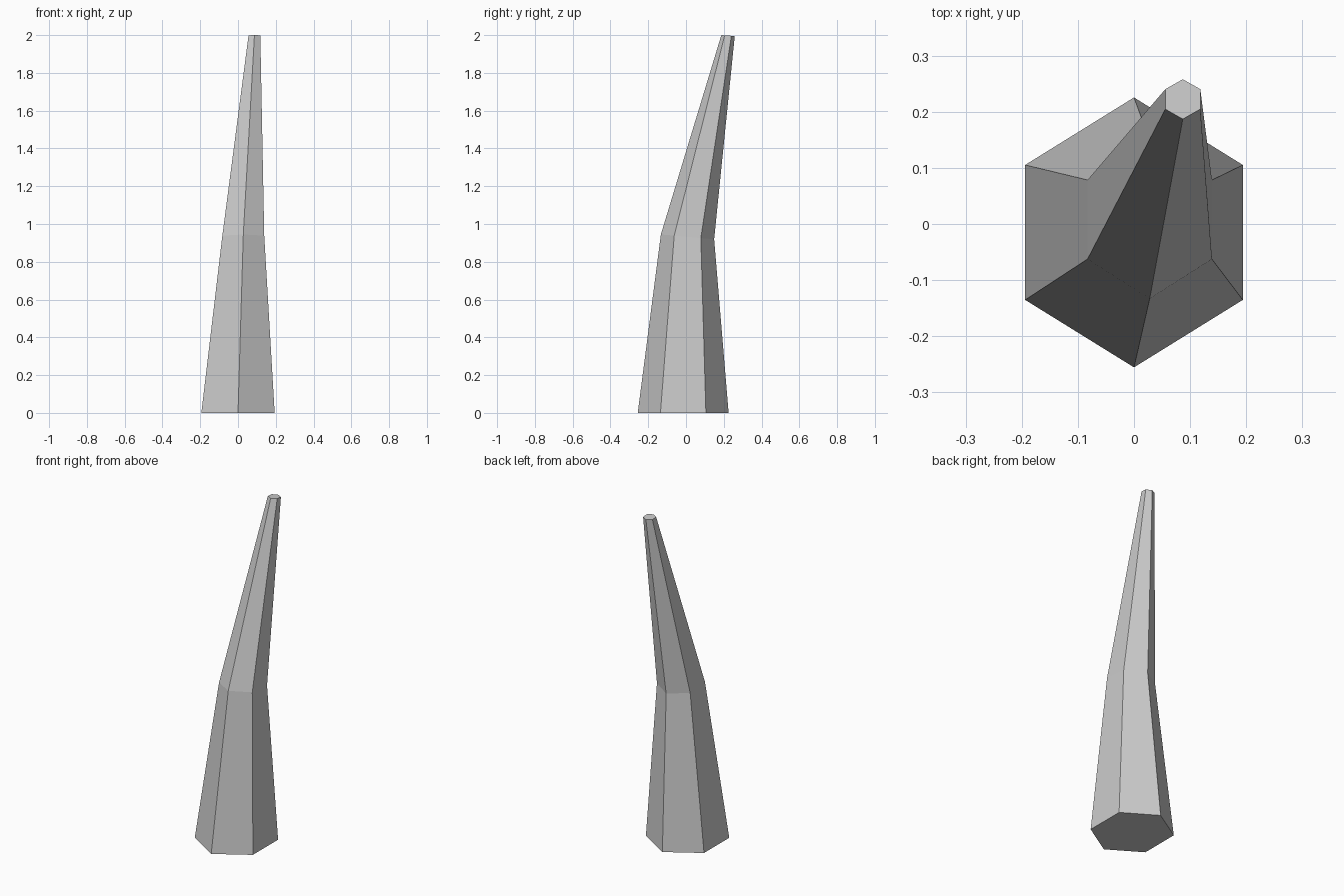
import bpy, bmesh, math

if "Cube" in bpy.data.objects:
    bpy.data.objects.remove(bpy.data.objects["Cube"])

# Cross-sections: centre x, y, z, radius x, radius y, slope of z along y
SECTIONS = [
    (0.0, -0.015, 0.0, 0.224, 0.2405, 0.0),
    (0.028, 0.008, 0.932, 0.128, 0.141, -0.09),
    (0.087, 0.2225, 1.9975, 0.036, 0.0355, -0.07),
]
SIDES = 6


def add_ring(bm, cx, cy, cz, rx, ry, slope):
    ring = []
    for i in range(SIDES):
        a = math.tau * i / SIDES - math.pi / 2
        dy = ry * math.sin(a)
        ring.append(bm.verts.new((cx + rx * math.cos(a), cy + dy, cz + slope * dy)))
    return ring


# Bent, tapering six-sided spike lofted through the sections
bm = bmesh.new()
rings = [add_ring(bm, *s) for s in SECTIONS]
for low, high in zip(rings, rings[1:]):
    for i in range(SIDES):
        j = (i + 1) % SIDES
        bm.faces.new((low[i], low[j], high[j], high[i]))

# Bottom and tip caps
bm.faces.new(rings[0][::-1])
bm.faces.new(rings[-1])
bmesh.ops.recalc_face_normals(bm, faces=bm.faces)

mesh = bpy.data.meshes.new("bent_spike")
bm.to_mesh(mesh)
bm.free()
spike = bpy.data.objects.new("bent_spike", mesh)
bpy.context.collection.objects.link(spike)
